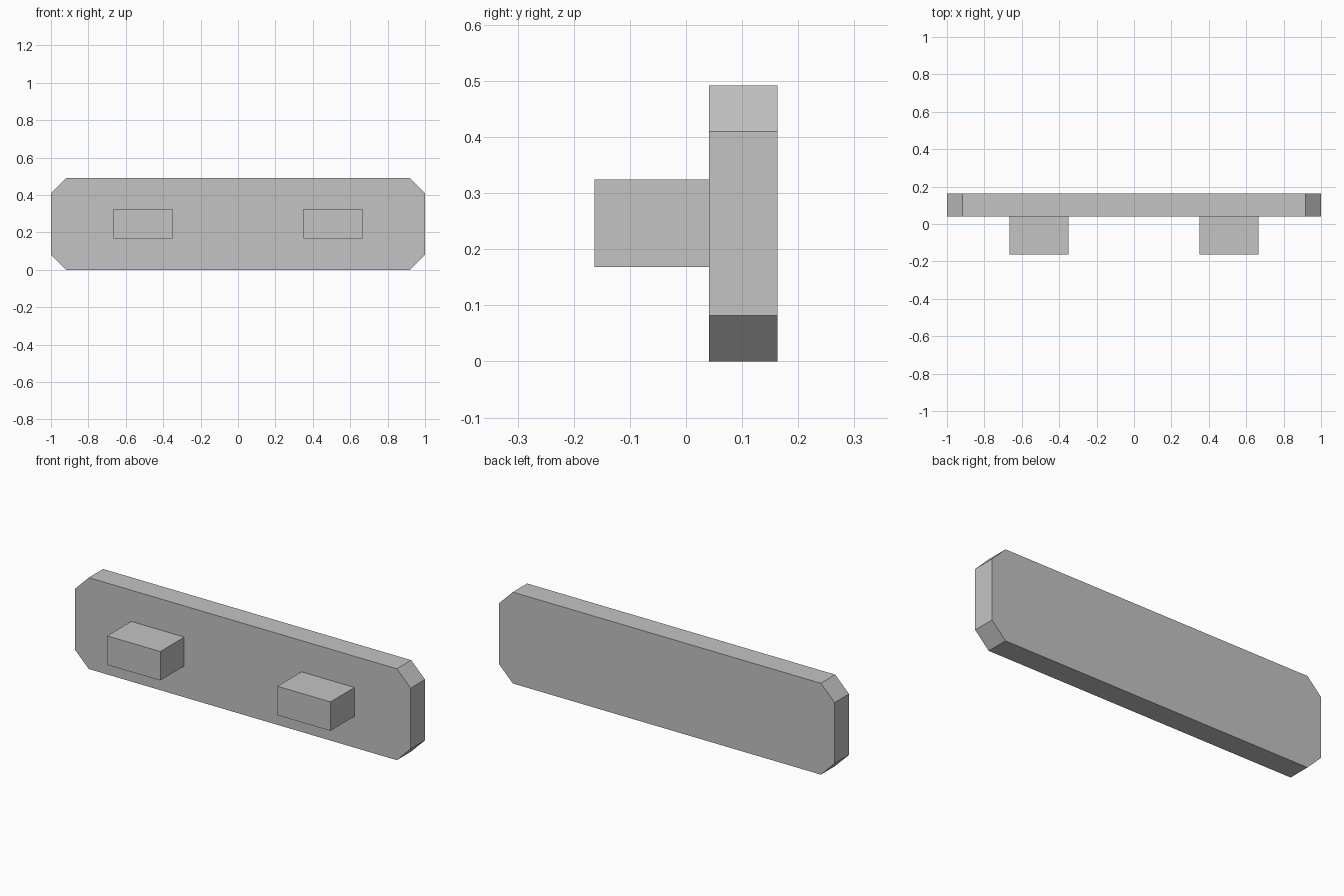
import bpy
import bmesh

cube = bpy.data.objects.get("Cube")
if cube:
    bpy.data.objects.remove(cube, do_unlink=True)

HEIGHT = 0.492
FRONT, FACE, BACK = -0.163, 0.041, 0.163
CORNER = 0.082

grey = bpy.data.materials.new("plain_grey")
grey.use_nodes = True
colour = (0.55, 0.55, 0.55, 1)
grey.diffuse_color = colour
grey.node_tree.nodes["Principled BSDF"].inputs["Base Color"].default_value = colour


def make_block(name, low, high, corner=0):
    """Box between two opposite corners, with optional cut corners along y."""
    bm = bmesh.new()
    bmesh.ops.create_cube(bm, size=1)
    for v in bm.verts:
        v.co = [h if c > 0 else l for c, l, h in zip(v.co, low, high)]
    if corner:
        edges = [e for e in bm.edges
                 if abs(e.verts[0].co.y - e.verts[1].co.y) > 0.01]
        bmesh.ops.bevel(bm, geom=edges, offset=corner, offset_type='OFFSET',
                        segments=1, affect='EDGES')
    bmesh.ops.recalc_face_normals(bm, faces=bm.faces)
    mesh = bpy.data.meshes.new(name)
    bm.to_mesh(mesh)
    bm.free()
    mesh.materials.append(grey)
    obj = bpy.data.objects.new(name, mesh)
    bpy.context.collection.objects.link(obj)
    return obj


# Long plate with cut corners
make_block("plate", (-1, FACE, 0), (1, BACK, HEIGHT), CORNER)

# Two mounting pegs on the front
for side, x in (("left", 0.507), ("right", -0.507)):
    make_block(side + "_peg", (x - 0.158, FRONT, 0.168),
               (x + 0.158, FACE, 0.324))
